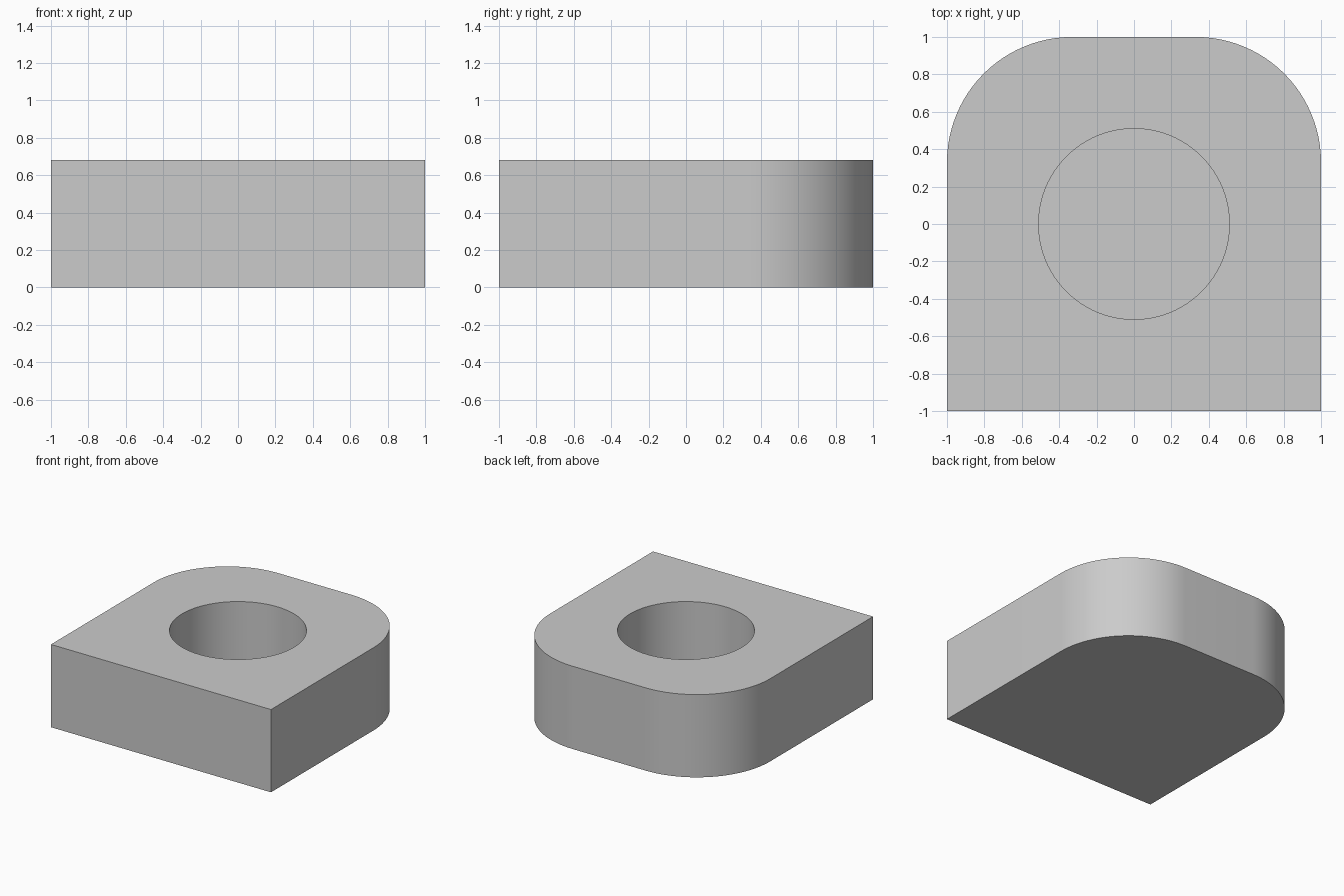
import bpy, bmesh, math
from mathutils import Matrix, Vector

default = bpy.data.objects.get("Cube")
if default:
    bpy.data.objects.remove(default, do_unlink=True)

HEIGHT = 0.68
CORNER_RADIUS = 0.67
HOLE_RADIUS = 0.51
FLOOR = 0.1

# Plain grey material
grey = bpy.data.materials.new("plain_grey")
grey.use_nodes = True
colour = (0.6, 0.6, 0.6, 1)
grey.diffuse_color = colour
for node in grey.node_tree.nodes:
    if node.type == 'BSDF_PRINCIPLED':
        node.inputs["Base Color"].default_value = colour


def add_object(name, bm):
    mesh = bpy.data.meshes.new(name)
    bm.to_mesh(mesh)
    bm.free()
    mesh.materials.append(grey)
    obj = bpy.data.objects.new(name, mesh)
    bpy.context.collection.objects.link(obj)
    return obj


# Block with its two upright back edges rounded
bm = bmesh.new()
bmesh.ops.create_cube(bm, size=2)
bmesh.ops.scale(bm, vec=Vector((1, 1, HEIGHT / 2)), verts=bm.verts)
bmesh.ops.translate(bm, vec=Vector((0, 0, HEIGHT / 2)), verts=bm.verts)
back_edges = [e for e in bm.edges
              if all(v.co.y > 0 for v in e.verts)
              and abs(e.verts[0].co.z - e.verts[1].co.z) > 0.1]
bmesh.ops.bevel(bm, geom=back_edges, offset=CORNER_RADIUS, offset_type='OFFSET',
                segments=24, profile=0.5, affect='EDGES')
block = add_object("socket_block", bm)

# Cutter for the round blind hole
bm = bmesh.new()
bmesh.ops.create_cone(bm, cap_ends=True, segments=96, radius1=HOLE_RADIUS,
                      radius2=HOLE_RADIUS, depth=HEIGHT,
                      matrix=Matrix.Translation((0, 0, FLOOR + HEIGHT / 2)))
cutter = add_object("hole_cutter", bm)

cut = block.modifiers.new("round_hole", 'BOOLEAN')
cut.operation = 'DIFFERENCE'
cut.solver = 'EXACT'
cut.object = cutter

# Apply the cut, drop the cutter and smooth the curved walls
bpy.ops.object.select_all(action='DESELECT')
block.select_set(True)
bpy.context.view_layer.objects.active = block
bpy.ops.object.modifier_apply(modifier=cut.name)
bpy.data.objects.remove(cutter, do_unlink=True)
bpy.ops.object.shade_smooth_by_angle(angle=math.radians(30))
